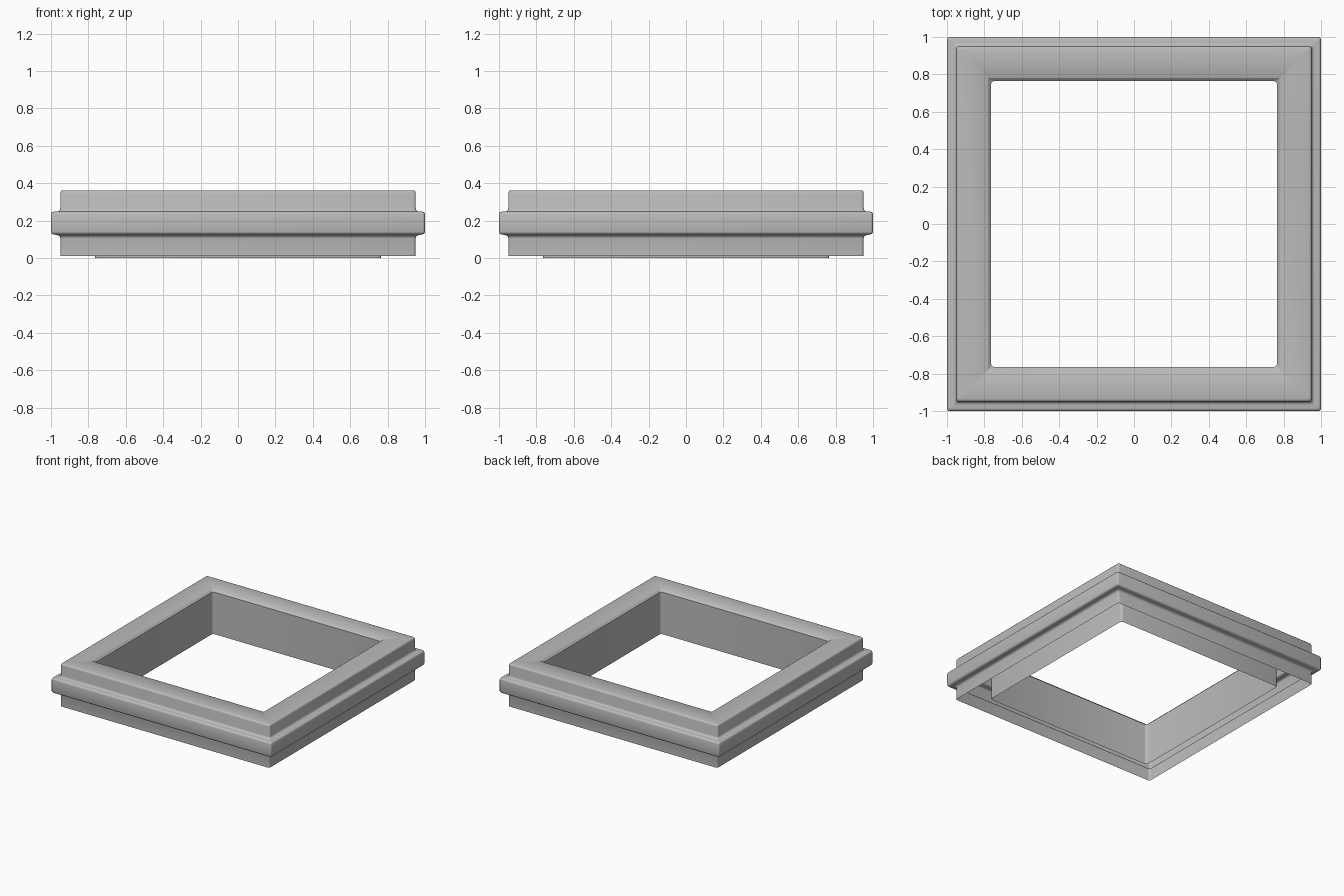
import bpy, bmesh, math

if "Cube" in bpy.data.objects:
    bpy.data.objects.remove(bpy.data.objects["Cube"])

grey = bpy.data.materials.new("plain grey")
grey.diffuse_color = (0.5, 0.5, 0.5, 1)
grey.use_nodes = True
grey.node_tree.nodes["Principled BSDF"].inputs["Base Color"].default_value = grey.diffuse_color

STEPS = 3  # segments per rounded corner


def arc(cx, cz, rad, a0, a1, n=3):
    """Points of a profile arc, angles in degrees."""
    return [(cx + rad * math.cos(math.radians(a0 + (a1 - a0) * i / n)),
             cz + rad * math.sin(math.radians(a0 + (a1 - a0) * i / n)))
            for i in range(n + 1)]


def square_loop(half, z, rad):
    """Rounded square outline, counter-clockwise."""
    pts = []
    for k in range(4):
        mid = math.radians(45 + 90 * k)
        cx = math.copysign(half - rad, math.cos(mid))
        cy = math.copysign(half - rad, math.sin(mid))
        for i in range(STEPS + 1):
            a = math.radians(90 * k + 90 * i / STEPS)
            pts.append((cx + rad * math.cos(a), cy + rad * math.sin(a), z))
    return pts


# Cross-section from the outer foot, over the top, to the inner foot
outer = [(0.95, 0.01), (0.95, 0.105)]
outer += arc(0.968, 0.105, 0.018, 180, 90)[1:]        # cove under the band
outer += arc(0.985, 0.141, 0.015, -90, 0)             # band lower edge
outer += arc(0.985, 0.233, 0.015, 0, 90)              # band upper edge
outer += arc(0.968, 0.266, 0.018, 270, 180)           # cove above the band
outer += arc(0.935, 0.347, 0.015, 0, 90)              # rounded top edge
inner = [(0.782, 0.362), (0.777, 0.358), (0.773, 0.350), (0.765, 0.345), (0.765, 0.0)]
inner_radii = [0.004, 0.004, 0.008, 0.02, 0.02]

rings = [(r, z, 0.014) for r, z in outer]
rings += [(r, z, c) for (r, z), c in zip(inner, inner_radii)]

# Sweep the cross-section round the square, open underneath
bm = bmesh.new()
loops = [[bm.verts.new(p) for p in square_loop(*ring)] for ring in rings]
count = len(loops[0])
for low, high in zip(loops, loops[1:]):
    for i in range(count):
        j = (i + 1) % count
        bm.faces.new((low[i], low[j], high[j], high[i]))

mesh = bpy.data.meshes.new("square_frame")
bm.to_mesh(mesh)
bm.free()
mesh.materials.append(grey)
frame = bpy.data.objects.new("square_frame", mesh)
bpy.context.collection.objects.link(frame)
bpy.context.view_layer.objects.active = frame
frame.select_set(True)
bpy.ops.object.shade_smooth_by_angle(angle=math.radians(35))
